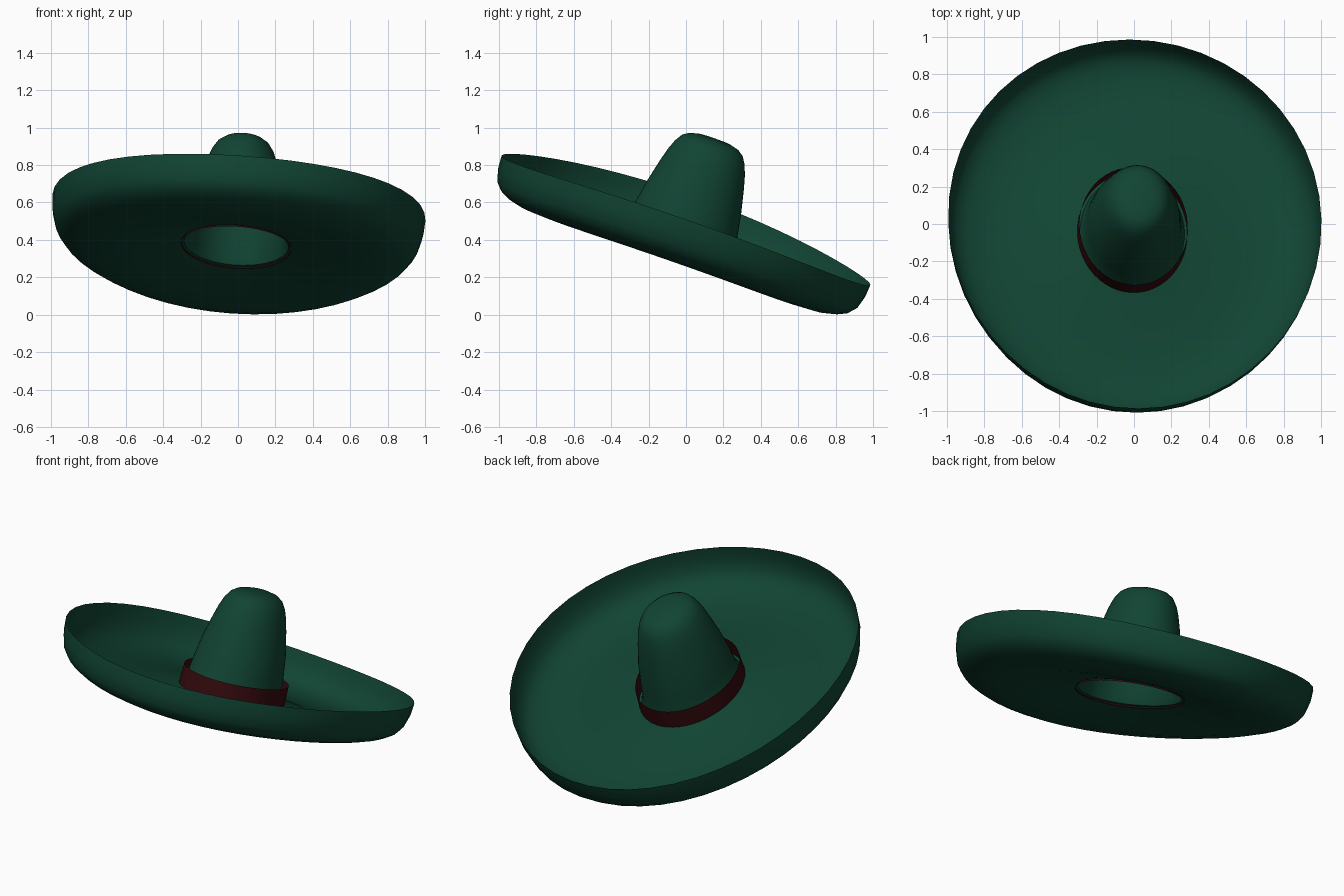
import bpy, bmesh, math
from mathutils import Matrix

if "Cube" in bpy.data.objects:
    bpy.data.objects.remove(bpy.data.objects["Cube"])

SIDES = 48
# The whole hat leans back, and a little to its right
TILT = (Matrix.Translation((0, 0, 0.505)) @ Matrix.Rotation(math.radians(4), 4, 'Y')
        @ Matrix.Rotation(math.radians(-19.3), 4, 'X'))


def material(name, rgb):
    m = bpy.data.materials.new(name)
    m.diffuse_color = (*rgb, 1)
    m.use_nodes = True
    m.node_tree.nodes["Principled BSDF"].inputs["Base Color"].default_value = m.diffuse_color
    return m


def lathe(name, rings, mat, cap=None):
    """Skin elliptical rings (x radius, y radius, height), with an optional top point."""
    bm = bmesh.new()
    loops = []
    for rx, ry, z in rings:
        loop = []
        for i in range(SIDES):
            a = 2 * math.pi * i / SIDES
            x, y = rx * math.cos(a), ry * math.sin(a)
            loop.append(bm.verts.new((x, y, z + 0.07 * x * x)))  # sides curl up
        loops.append(loop)
    for lo, hi in zip(loops, loops[1:]):
        for i in range(SIDES):
            j = (i + 1) % SIDES
            bm.faces.new((lo[i], lo[j], hi[j], hi[i]))
    if cap is not None:
        top = bm.verts.new((0, 0, cap))
        for i in range(SIDES):
            bm.faces.new((loops[-1][i], loops[-1][(i + 1) % SIDES], top))
    for f in bm.faces:
        f.smooth = True
    bm.transform(TILT)
    me = bpy.data.meshes.new(name)
    bm.to_mesh(me)
    bm.free()
    me.materials.append(mat)
    ob = bpy.data.objects.new(name, me)
    bpy.context.collection.objects.link(ob)
    return ob


green = material("dark green felt", (0.0055, 0.058, 0.033))
red = material("dark red ribbon", (0.035, 0.003, 0.004))

# Dished brim with a steep upturned edge, from rim to crown opening
brim = [(1.0, 1.045, 0), (0.995, 1.04, -0.07), (0.975, 1.02, -0.14),
        (0.945, 0.985, -0.178), (0.9, 0.935, -0.202), (0.84, 0.87, -0.218),
        (0.74, 0.77, -0.223), (0.6, 0.63, -0.208), (0.46, 0.5, -0.182),
        (0.35, 0.39, -0.16), (0.28, 0.32, -0.142)]
lathe("brim", brim, green)

# Tapered, round-topped hollow crown
crown = [(0.28, 0.32, -0.142), (0.262, 0.305, -0.1), (0.252, 0.29, 0),
         (0.235, 0.267, 0.13), (0.205, 0.237, 0.26), (0.187, 0.218, 0.33),
         (0.167, 0.197, 0.385), (0.142, 0.172, 0.425), (0.112, 0.14, 0.447),
         (0.07, 0.09, 0.46)]
lathe("crown", crown, green, cap=0.465)

# Loose ribbon around the foot of the crown
lathe("hat_band", [(0.295, 0.338, -0.155), (0.29, 0.333, -0.035)], red)
